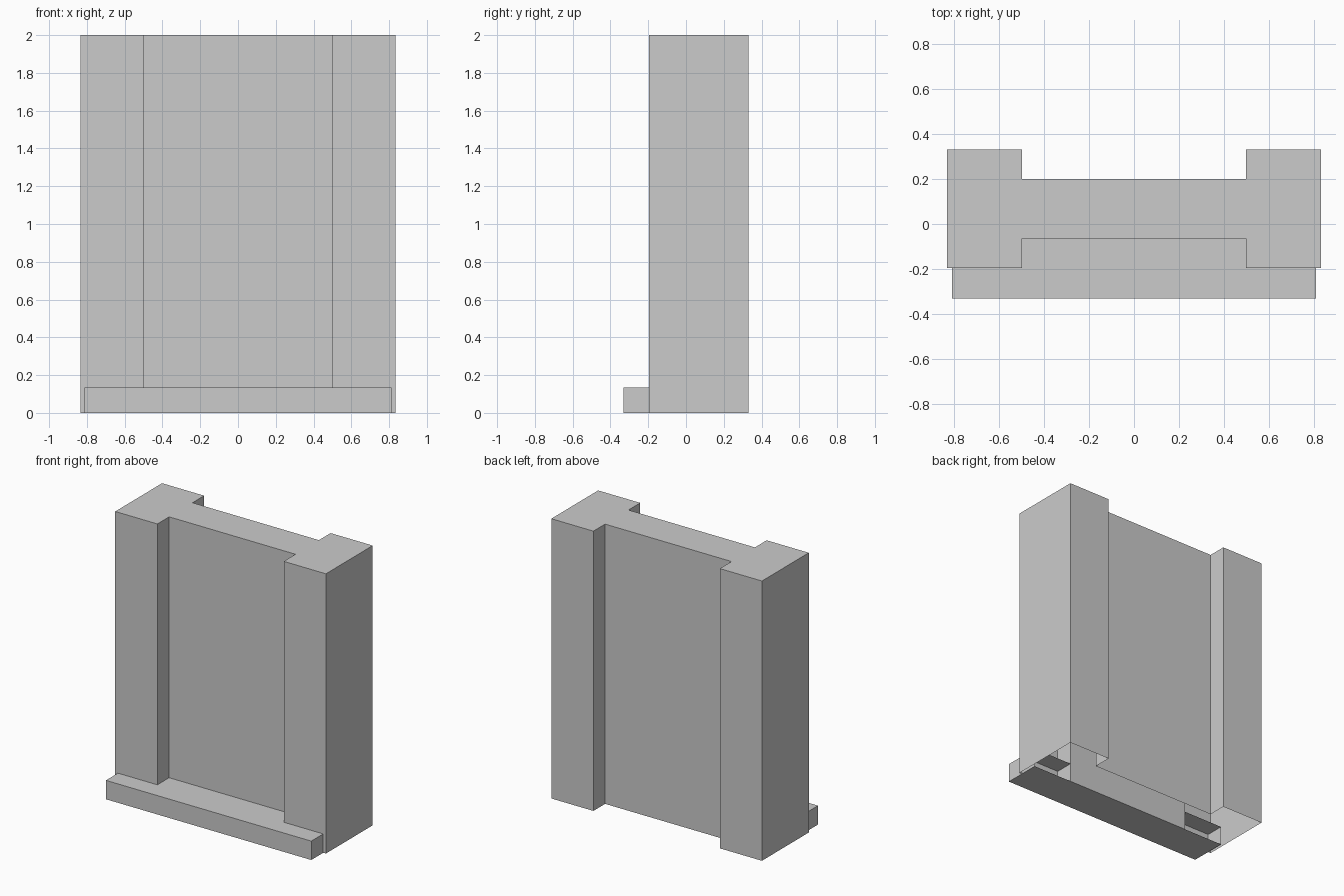
import bpy, bmesh

if "Cube" in bpy.data.objects:
    bpy.data.objects.remove(bpy.data.objects["Cube"])


def extrude_open(name, profile, height, drop):
    """Extrude a flat profile upward, then delete faces chosen by drop(face)."""
    bm = bmesh.new()
    base = bm.faces.new([bm.verts.new((x, y, 0)) for x, y in profile])
    top = bmesh.ops.extrude_face_region(bm, geom=[base], use_keep_orig=True)["geom"]
    bmesh.ops.translate(bm, vec=(0, 0, height),
                        verts=[v for v in top if isinstance(v, bmesh.types.BMVert)])
    bmesh.ops.recalc_face_normals(bm, faces=bm.faces[:])
    bmesh.ops.delete(bm, geom=[f for f in bm.faces if drop(f)], context="FACES")
    mesh = bpy.data.meshes.new(name)
    bm.to_mesh(mesh)
    bm.free()
    obj = bpy.data.objects.new(name, mesh)
    bpy.context.collection.objects.link(obj)
    return obj


W, IN = 0.833, 0.5                 # outer and inner edge of the pillars
BACK, WEB_BACK = 0.332, 0.2
FRONT, WEB_FRONT = -0.197, -0.064

# wall panel with two pillars: H-shaped shell, open underneath
right = [(IN, WEB_FRONT), (IN, FRONT), (W, FRONT),
         (W, BACK), (IN, BACK), (IN, WEB_BACK)]
left = [(-x, y) for x, y in reversed(right)]
extrude_open("pillared_wall", right + left, 2.0,
             lambda f: f.normal.z < -0.5)

# front skirting step, open where it meets the wall
S, STEP_FRONT = 0.812, -0.332
extrude_open("front_step", [(-S, STEP_FRONT), (S, STEP_FRONT), (S, WEB_FRONT), (-S, WEB_FRONT)],
             0.135, lambda f: f.normal.y > 0.5)
